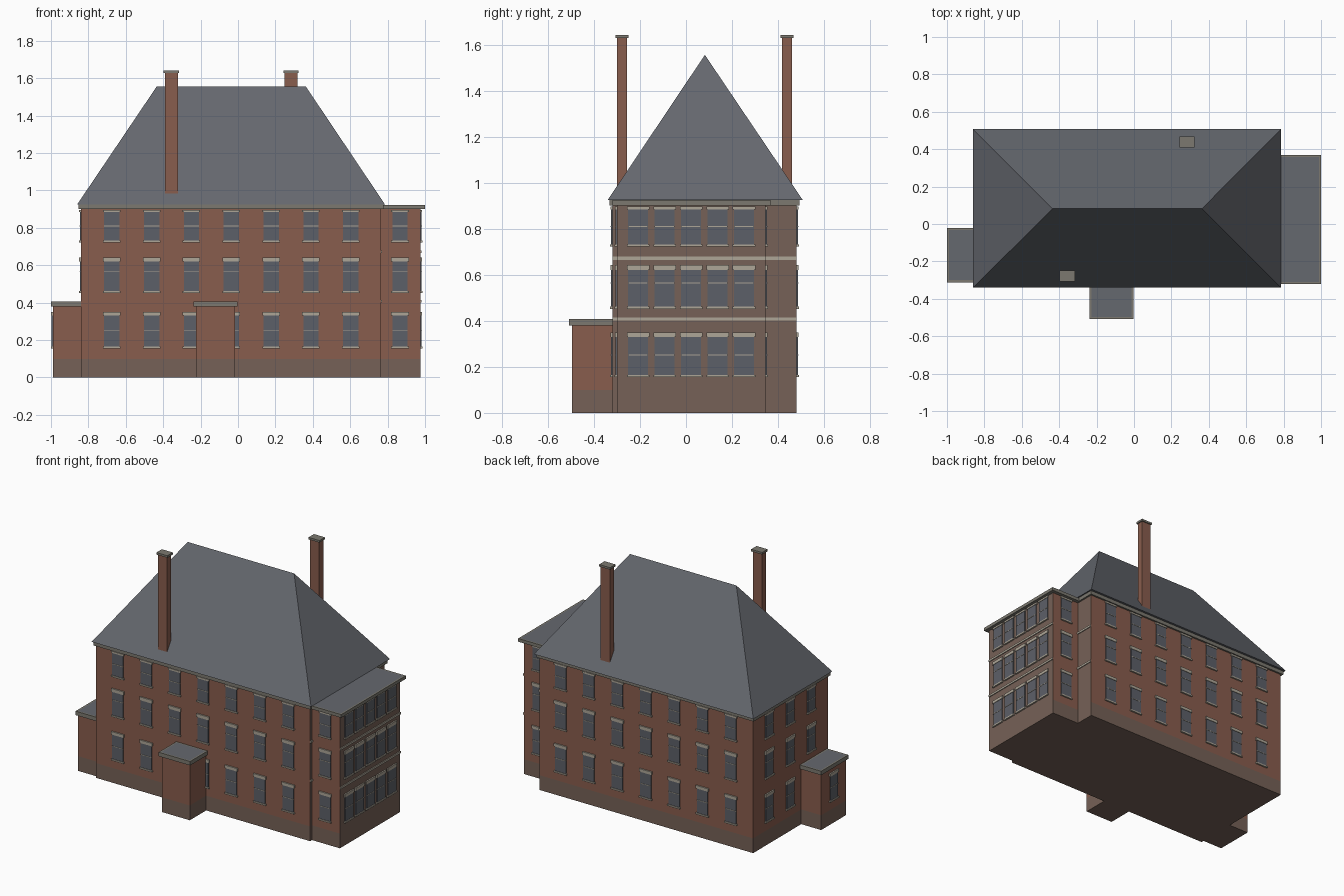
import bpy
import bmesh
from mathutils import Matrix, Vector

cube = bpy.data.objects.get("Cube")
if cube:
    bpy.data.objects.remove(cube, do_unlink=True)


def material(name, rgb):
    mat = bpy.data.materials.new(name)
    mat.use_nodes = True
    mat.diffuse_color = (*rgb, 1)
    mat.node_tree.nodes["Principled BSDF"].inputs["Base Color"].default_value = (*rgb, 1)
    return mat


BRICK = material("red brick", (0.25, 0.11, 0.075))
STONE = material("brown stone", (0.18, 0.12, 0.095))
SLATE = material("grey slate", (0.13, 0.138, 0.157))
CORNICE = material("weathered cornice", (0.2, 0.19, 0.16))
TRIM = material("pale trim", (0.42, 0.38, 0.31))
GLASS = material("window glass", (0.108, 0.117, 0.138))


def finish(name, bm, *mats):
    bmesh.ops.recalc_face_normals(bm, faces=bm.faces)
    mesh = bpy.data.meshes.new(name)
    bm.to_mesh(mesh)
    bm.free()
    for mat in mats:
        mesh.materials.append(mat)
    obj = bpy.data.objects.new(name, mesh)
    bpy.context.collection.objects.link(obj)
    return obj


def add_box(bm, x, y, z):
    """Add a box given (low, high) pairs for each axis."""
    lo, hi = zip(x, y, z)
    size = Vector(hi) - Vector(lo)
    mid = (Vector(hi) + Vector(lo)) / 2
    bmesh.ops.create_cube(bm, size=1, matrix=Matrix.Translation(mid) @ Matrix.Diagonal((*size, 1)))


def box(name, x, y, z, mat):
    bm = bmesh.new()
    add_box(bm, x, y, z)
    return finish(name, bm, mat)


def grow(span, low, high):
    return span[0] - low, span[1] + high


# Building volumes: stone plinth with brick walls above
PLINTH, EAVE, LOW_TOP, ROOF_Z = 0.1, 0.9, 0.38, 0.925
MAIN_X, MAIN_Y = (-0.84, 0.765), (-0.32, 0.48)
WING_X, WING_Y = (0.765, 0.975), (-0.3, 0.345)
PORCH_X, PORCH_Y = (-0.225, -0.015), (-0.495, -0.32)
ANNEX_X, ANNEX_Y = (-0.99, -0.84), (-0.3, -0.035)

for name, x, y, top in (("main", MAIN_X, MAIN_Y, EAVE), ("wing", WING_X, WING_Y, EAVE),
                        ("porch", PORCH_X, PORCH_Y, LOW_TOP), ("annex", ANNEX_X, ANNEX_Y, LOW_TOP)):
    box(name + "_plinth", x, y, (0, PLINTH), STONE)
    walls = box(name + "_walls", x, y, (PLINTH, top), BRICK)
    # The end elevation is stone
    if top == EAVE:
        walls.data.materials.append(STONE)
        for face in walls.data.polygons:
            face.material_index = int(face.normal.x > 0.5)


# Flat roofs: cornice slab with a slate field inset on top
def flat_roof(name, x, y, z):
    bm = bmesh.new()
    add_box(bm, x, y, z)
    bm.normal_update()
    top = [f for f in bm.faces if f.normal.z > 0.5]
    bmesh.ops.inset_region(bm, faces=top, thickness=0.016)
    for f in top:
        f.material_index = 1
    finish(name, bm, CORNICE, SLATE)


flat_roof("wing_flat_roof", grow(WING_X, 0, 0.025), grow(WING_Y, 0.022, 0.025), (EAVE, 0.922))
flat_roof("porch_flat_roof", grow(PORCH_X, 0.014, 0.012), grow(PORCH_Y, 0.014, 0), (LOW_TOP, 0.407))
flat_roof("annex_flat_roof", grow(ANNEX_X, 0.01, 0), grow(ANNEX_Y, 0.012, 0.014), (LOW_TOP, 0.407))
box("main_cornice", grow(MAIN_X, 0.012, 0.012), grow(MAIN_Y, 0.012, 0.012), (EAVE, ROOF_Z), CORNICE)

# Hipped main roof
bm = bmesh.new()
eave = [bm.verts.new((x, y, ROOF_Z)) for x, y in
        ((-0.86, -0.34), (0.786, -0.34), (0.786, 0.507), (-0.86, 0.507))]
ridge = [bm.verts.new((x, 0.082, 1.555)) for x in (-0.435, 0.363)]
for face in (eave, (eave[0], eave[1], ridge[1], ridge[0]), (eave[1], eave[2], ridge[1]),
             (eave[2], eave[3], ridge[0], ridge[1]), (eave[3], eave[0], ridge[0])):
    bm.faces.new(face)
finish("hipped_roof", bm, SLATE)

# Chimneys
for name, cx, cy in (("front", -0.356, -0.278), ("back", 0.283, 0.439)):
    x, y = (cx - 0.034, cx + 0.034), (cy - 0.022, cy + 0.022)
    box(name + "_chimney", x, y, (0.94, 1.63), BRICK)
    box(name + "_chimney_cap", grow(x, 0.007, 0.007), grow(y, 0.007, 0.007), (1.628, 1.642), CORNICE)

# Windows: rows are sill height, glass head, lintel top and meeting rail
ROWS = ((0.165, 0.33, 0.35, 0.252), (0.462, 0.62, 0.642, 0.565), (0.732, 0.884, 0.896, 0.81))


def windows(name, axis, wall, side, columns, rows=ROWS, width=0.082, skip=()):
    """Fill a wall with windows; axis is the wall's normal axis, side its sign."""
    glass, trim = bmesh.new(), bmesh.new()

    def plate(bm, u, half, z, depth):
        across = (u - half, u + half)
        through = tuple(sorted((wall - side * 0.004, wall + side * depth)))
        add_box(bm, *((through, across) if axis == "x" else (across, through)), z)

    for u in columns:
        for i, (low, head, top, rail) in enumerate(rows):
            if (u, i) in skip:
                continue
            plate(glass, u, width / 2, (low, head), 0.006)
            plate(trim, u, width / 2 + 0.006, (head, top), 0.009)
            plate(trim, u, width / 2 + 0.006, (low - 0.01, low), 0.011)
            plate(trim, u, width / 2, (rail - 0.002, rail + 0.002), 0.008)
    finish(name + "_window_glass", glass, GLASS)
    finish(name + "_window_trim", trim, TRIM)


bays = [-0.675 + 0.213 * i for i in range(7)]
windows("front", "y", MAIN_Y[0], -1, bays)
windows("back", "y", MAIN_Y[1], 1, bays)
windows("wing_front", "y", WING_Y[0], -1, [0.866])
windows("wing_back", "y", WING_Y[1], 1, [0.866])
windows("wing_end", "x", WING_X[1], 1, [-0.208 + 0.115 * i for i in range(5)], width=0.086)
windows("left", "x", MAIN_X[0], -1, [0.31, 0.085, -0.14], skip=[(-0.14, 0)])
windows("annex", "x", ANNEX_X[0], -1, [-0.168], rows=ROWS[:1])

# String courses across the stone end
for name, z in (("lower", 0.408), ("upper", 0.672)):
    span = (z - 0.007, z + 0.007)
    box(name + "_wing_string_course", (WING_X[1] - 0.004, WING_X[1] + 0.006), WING_Y, span, TRIM)
    box(name + "_main_string_course", (MAIN_X[1] - 0.004, MAIN_X[1] + 0.006), MAIN_Y, span, TRIM)
